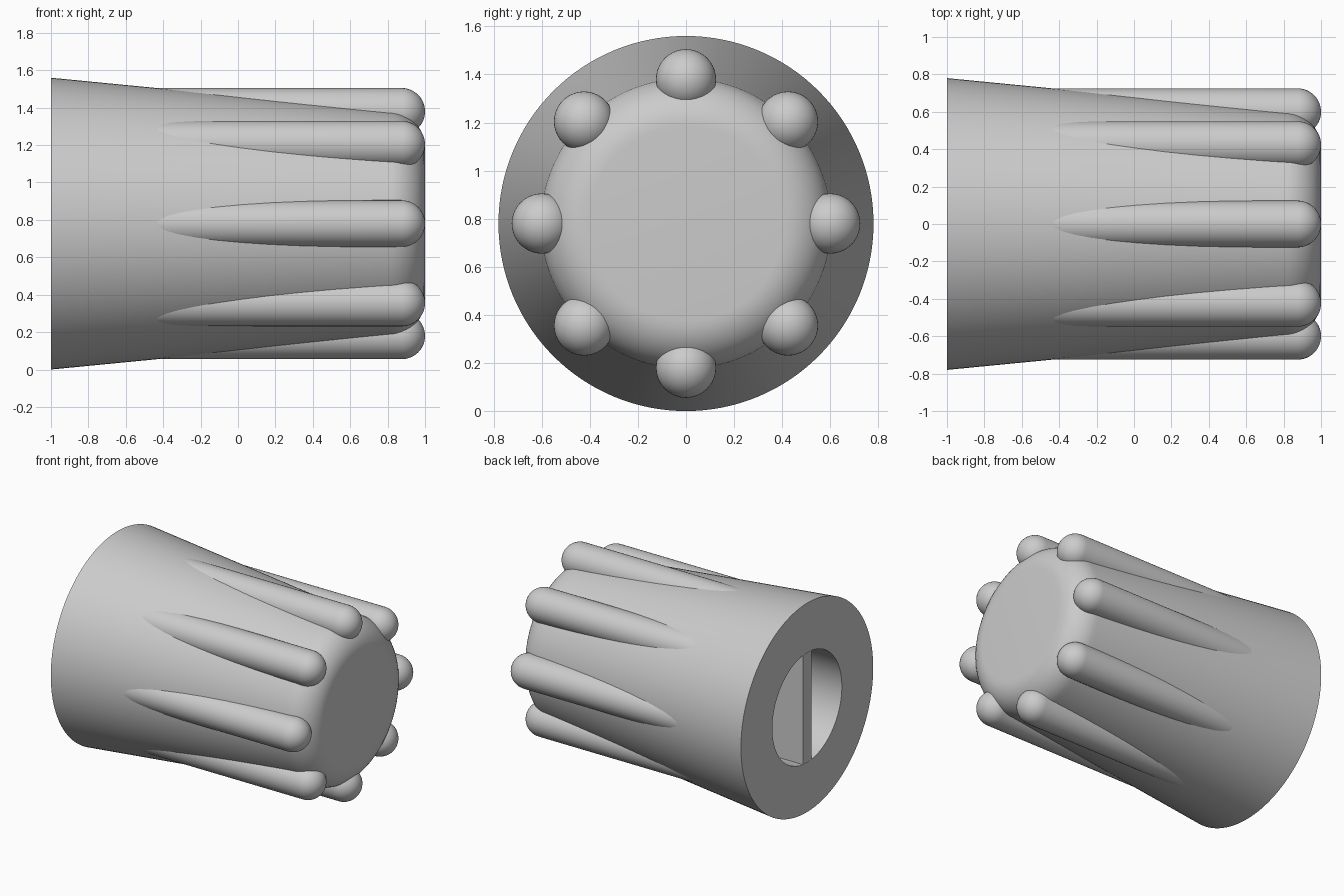
import bpy, bmesh
from math import sin, cos, pi, radians
from mathutils import Matrix, Vector

if "Cube" in bpy.data.objects:
    bpy.data.objects.remove(bpy.data.objects["Cube"], do_unlink=True)

RADIUS = 0.78        # wide end radius, also the height of the knob axis
TIP_RADIUS = 0.605   # body radius where the rounded shoulder starts
SHOULDER = 0.2
BORE = 0.41
BORE_END = 0.1
RIB = 0.125
RIB_ORBIT = 0.6

grey = bpy.data.materials.new("plain_grey")
grey.use_nodes = True
colour = (0.6, 0.6, 0.6, 1)
grey.diffuse_color = colour
grey.node_tree.nodes["Principled BSDF"].inputs["Base Color"].default_value = colour


def finish(name, bm):
    """Turn a bmesh into a grey object with smooth curves and sharp corners."""
    bmesh.ops.remove_doubles(bm, verts=bm.verts, dist=1e-5)
    bmesh.ops.recalc_face_normals(bm, faces=bm.faces)
    for f in bm.faces:
        f.smooth = True
    mesh = bpy.data.meshes.new(name)
    bm.to_mesh(mesh)
    bm.free()
    mesh.set_sharp_from_angle(angle=radians(30))
    mesh.materials.append(grey)
    obj = bpy.data.objects.new(name, mesh)
    bpy.context.collection.objects.link(obj)
    obj.location.z = RADIUS
    return obj


def lathe(name, profile, steps):
    """Revolve (x, radius) points around the x axis."""
    bm = bmesh.new()
    verts = [bm.verts.new((x, 0, r)) for x, r in profile]
    edges = [bm.edges.new(pair) for pair in zip(verts, verts[1:])]
    bmesh.ops.spin(bm, geom=verts + edges, cent=(0, 0, 0), axis=(1, 0, 0),
                   angle=2 * pi, steps=steps, use_duplicate=False)
    return finish(name, bm)


def arc(x, r, size, count):
    """Quarter round from the side (x, r + size) to the end (x + size, r)."""
    return [(x + size * sin(i / count * pi / 2), r + size * cos(i / count * pi / 2))
            for i in range(count + 1)]


# Tapered body with a rounded shoulder and a blind shaft bore in the wide end
shoulder = arc(1 - SHOULDER, TIP_RADIUS - SHOULDER, SHOULDER, 12)
lathe("knob_body",
      [(BORE_END, 0), (BORE_END, BORE), (-1, BORE), (-1, RADIUS)] + shoulder + [(1, 0)],
      128)

# Flat web that splits the bore into two D-shaped sockets
bm = bmesh.new()
bmesh.ops.create_cube(bm, size=1)
length = BORE_END + 1
bmesh.ops.transform(bm, verts=bm.verts, matrix=Matrix.Translation((length / 2 - 1, 0, 0))
                    @ Matrix.Diagonal(Vector((length, 0.1, BORE * 1.99, 1))))
finish("bore_web", bm)

# Eight round-ended grip ribs, parallel to the axis and sinking into the body
rib_profile = [(-0.6, 0), (-0.6, RIB)] + arc(1 - RIB, 0, RIB, 12)
rib = lathe("grip_rib_1", rib_profile, 40)
rib.data.transform(Matrix.Translation((0, 0, RIB_ORBIT)))
for i in range(1, 8):
    copy = rib.copy()
    copy.name = f"grip_rib_{i + 1}"
    copy.rotation_euler.x = i * pi / 4
    bpy.context.collection.objects.link(copy)
